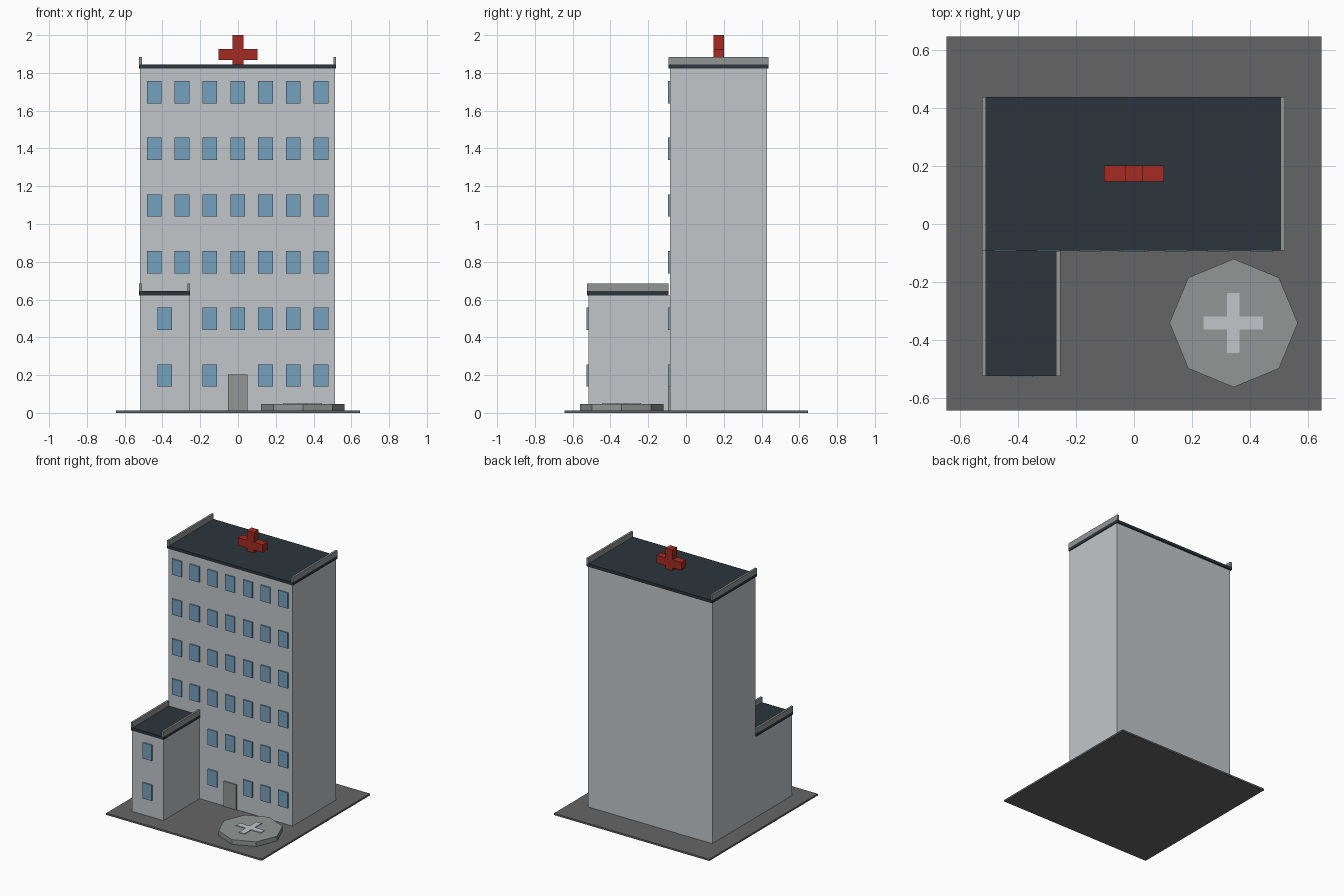
import bpy
import bmesh
from mathutils import Matrix, Vector

if "Cube" in bpy.data.objects:
    bpy.data.objects.remove(bpy.data.objects["Cube"])


def material(name, rgb):
    """Flat material from 8-bit display colour."""
    lin = [((c / 255 + 0.055) / 1.055) ** 2.4 for c in rgb] + [1.0]
    mat = bpy.data.materials.new(name)
    mat.use_nodes = True
    mat.diffuse_color = lin
    mat.node_tree.nodes["Principled BSDF"].inputs["Base Color"].default_value = lin
    return mat


wall = material("pale_wall", (194, 198, 201))
roof = material("dark_slate_roof", (44, 53, 60))
trim = material("mid_grey_trim", (146, 150, 149))
glass = material("blue_glass", (117, 161, 189))
red = material("sign_red", (163, 43, 34))
asphalt = material("asphalt", (101, 101, 101))


def finish(name, bm, mat):
    mesh = bpy.data.meshes.new(name)
    bm.to_mesh(mesh)
    bm.free()
    mesh.materials.append(mat)
    obj = bpy.data.objects.new(name, mesh)
    bpy.context.collection.objects.link(obj)
    return obj


def add_box(bm, x, y, z):
    """Add a box given its (min, max) range on each axis."""
    lo, hi = Vector((x[0], y[0], z[0])), Vector((x[1], y[1], z[1]))
    size = Matrix.Diagonal((hi - lo).to_4d())
    size[3][3] = 1
    bmesh.ops.create_cube(bm, size=1, matrix=Matrix.Translation((lo + hi) / 2) @ size)


def box(name, mat, x, y, z):
    bm = bmesh.new()
    add_box(bm, x, y, z)
    return finish(name, bm, mat)


def plus(name, mat, centre, reach, half, depth, upright):
    """Extruded plus-shaped outline, flat or standing."""
    quarter = [(reach, -half), (reach, half), (half, half)]
    points = []
    for _ in range(4):
        points += quarter
        quarter = [(-b, a) for a, b in quarter]
    bm = bmesh.new()
    face = bm.faces.new([bm.verts.new((a, b, 0)) for a, b in points])
    ext = bmesh.ops.extrude_face_region(bm, geom=[face])
    top = [v for v in ext["geom"] if isinstance(v, bmesh.types.BMVert)]
    bmesh.ops.translate(bm, verts=top, vec=(0, 0, depth))
    bmesh.ops.recalc_face_normals(bm, faces=bm.faces)
    turn = Matrix.Rotation(1.5707963, 4, "X") if upright else Matrix()
    bm.transform(Matrix.Translation(centre) @ turn)
    return finish(name, bm, mat)


def building(name, x, y, top, roof_x, roof_y):
    """Block with an overhanging roof slab and a parapet on each side."""
    box(name + "_walls", wall, x, y, (0.013, top))
    box(name + "_roof", roof, roof_x, roof_y, (top, top + 0.022))
    for side, start in (("right", roof_x[0]), ("left", roof_x[1] - 0.015)):
        # the parapet sits on top of the roof edge
        box(f"{name}_parapet_{side}", trim, (start, start + 0.015), roof_y,
            (top + 0.022, top + 0.062))


# Ground and the two blocks
box("ground_slab", asphalt, (-0.645, 0.645), (-0.642, 0.645), (0, 0.013))
building("tower", (-0.518, 0.514), (-0.086, 0.428), 1.823,
         (-0.524, 0.52), (-0.092, 0.438))
building("wing", (-0.518, -0.258), (-0.517, -0.086), 0.622,
         (-0.524, -0.253), (-0.523, -0.092))


# Windows: a regular grid, skipping the wing and the entrance
def add_window(bm, x, wall_y, floor):
    z = 0.198 + 0.3 * floor
    add_box(bm, (x - 0.039, x + 0.039), (wall_y - 0.009, wall_y), (z - 0.059, z + 0.059))


bm = bmesh.new()
for floor in range(6):
    for col in range(-3, 4):
        behind_wing = floor < 2 and col < -1
        entrance = floor == 0 and col == 0
        if not (behind_wing or entrance):
            add_window(bm, col * 0.147 - 0.002, -0.086, floor)
finish("tower_windows", bm, glass)

bm = bmesh.new()
for floor in range(2):
    add_window(bm, -0.388, -0.517, floor)
finish("wing_windows", bm, glass)

# Entrance
box("front_door", trim, (-0.053, 0.05), (-0.094, -0.086), (0.013, 0.202))

# Octagonal landing pad with its painted cross
bm = bmesh.new()
bmesh.ops.create_cone(bm, cap_ends=True, segments=8, radius1=0.221, radius2=0.221,
                      depth=0.035, matrix=Matrix.Translation((0.343, -0.341, 0.0305)))
finish("landing_pad", bm, trim)
plus("landing_pad_cross", wall, (0.342, -0.341, 0.048), 0.103, 0.022, 0.005, False)

# Rooftop sign: a standing cross with its foot on the roof
plus("roof_sign", red, (0, 0.202, 1.897), 0.103, 0.029, 0.056, True)
